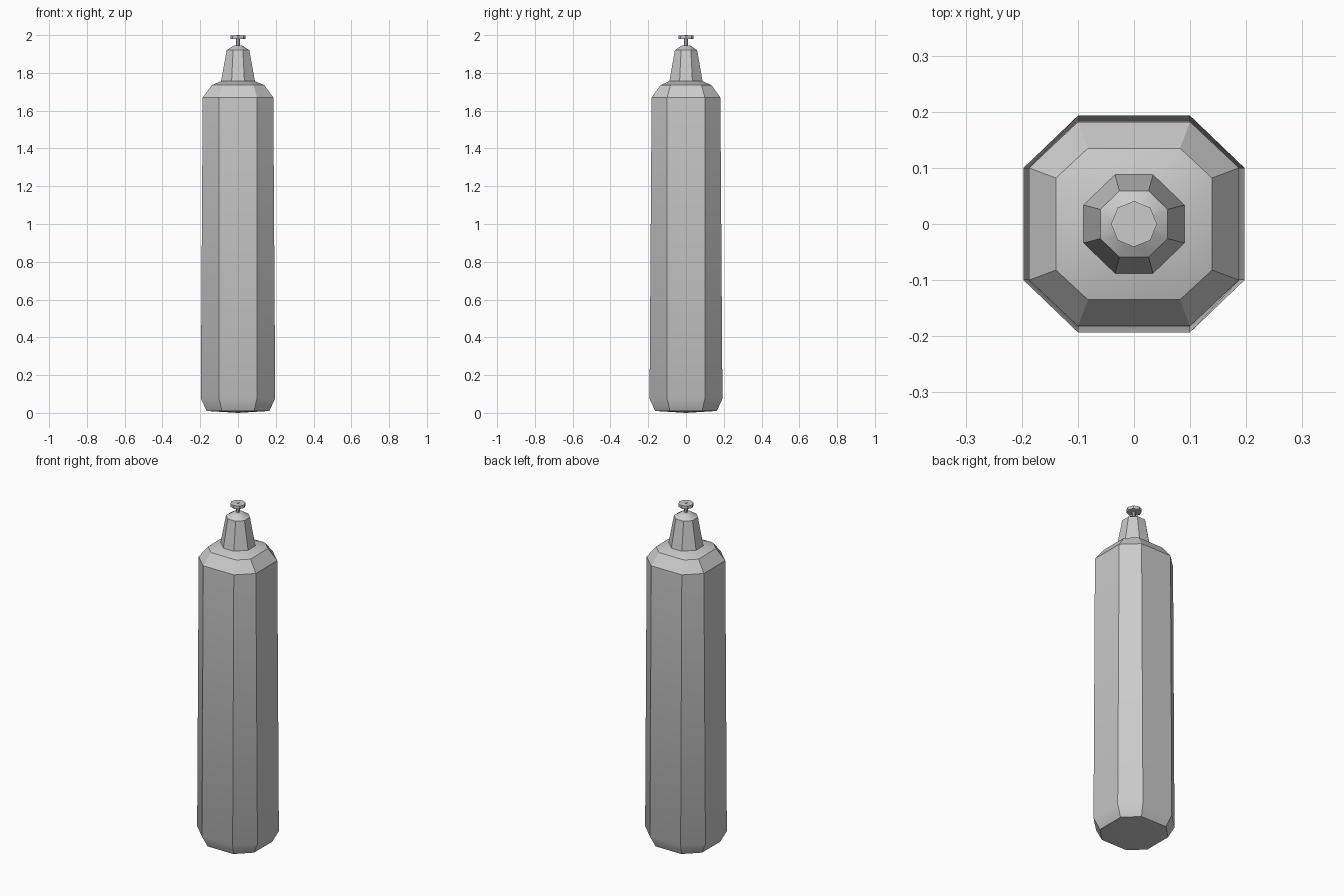
import bpy, bmesh
from math import radians

if "Cube" in bpy.data.objects:
    bpy.data.objects.remove(bpy.data.objects["Cube"])


def octagon_stack(name, rings, tip_low=None):
    """Loft eight-sided rings (half width x, half width y, corner offset, z)."""
    bm = bmesh.new()
    loops = []
    for hx, hy, c, z in rings:
        pts = [(c, -hy), (hx, -c), (hx, c), (c, hy),
               (-c, hy), (-hx, c), (-hx, -c), (-c, -hy)]
        loops.append([bm.verts.new((x, y, z)) for x, y in pts])
    for a, b in zip(loops, loops[1:]):
        for i in range(8):
            j = (i + 1) % 8
            bm.faces.new((a[i], a[j], b[j], b[i]))
    bm.faces.new(loops[-1])
    if tip_low is None:
        bm.faces.new(loops[0][::-1])
    else:
        tip = bm.verts.new((0, 0, tip_low))
        for i in range(8):
            bm.faces.new((loops[0][(i + 1) % 8], loops[0][i], tip))
    bmesh.ops.recalc_face_normals(bm, faces=bm.faces)
    mesh = bpy.data.meshes.new(name)
    bm.to_mesh(mesh)
    bm.free()
    obj = bpy.data.objects.new(name, mesh)
    bpy.context.collection.objects.link(obj)
    smooth(obj)


def smooth(obj):
    bpy.ops.object.select_all(action='DESELECT')
    obj.select_set(True)
    bpy.context.view_layer.objects.active = obj
    bpy.ops.object.shade_smooth_by_angle(angle=radians(30))


def disc(name, radius, z0, z1):
    bpy.ops.mesh.primitive_cylinder_add(
        vertices=8, radius=radius, depth=z1 - z0, location=(0, 0, (z0 + z1) / 2))
    bpy.context.object.name = name
    smooth(bpy.context.object)


# Tank body with chamfered foot and sloping shoulder
octagon_stack("tank_body", [
    (0.165, 0.163, 0.085, 0.01),
    (0.197, 0.193, 0.1, 0.075),
    (0.187, 0.182, 0.1, 1.67),
    (0.139, 0.135, 0.082, 1.735),
    (0.09, 0.088, 0.035, 1.756),
], tip_low=0.0)

# Tapered valve cap
octagon_stack("valve_cap", [
    (0.09, 0.088, 0.034, 1.755),
    (0.06, 0.059, 0.026, 1.92),
    (0.023, 0.023, 0.01, 1.945),
])

# Valve stem and hand wheel
disc("valve_stem", 0.01, 1.94, 1.985)
disc("hand_wheel", 0.041, 1.98, 1.998)
disc("wheel_nut", 0.007, 1.985, 2.0)
